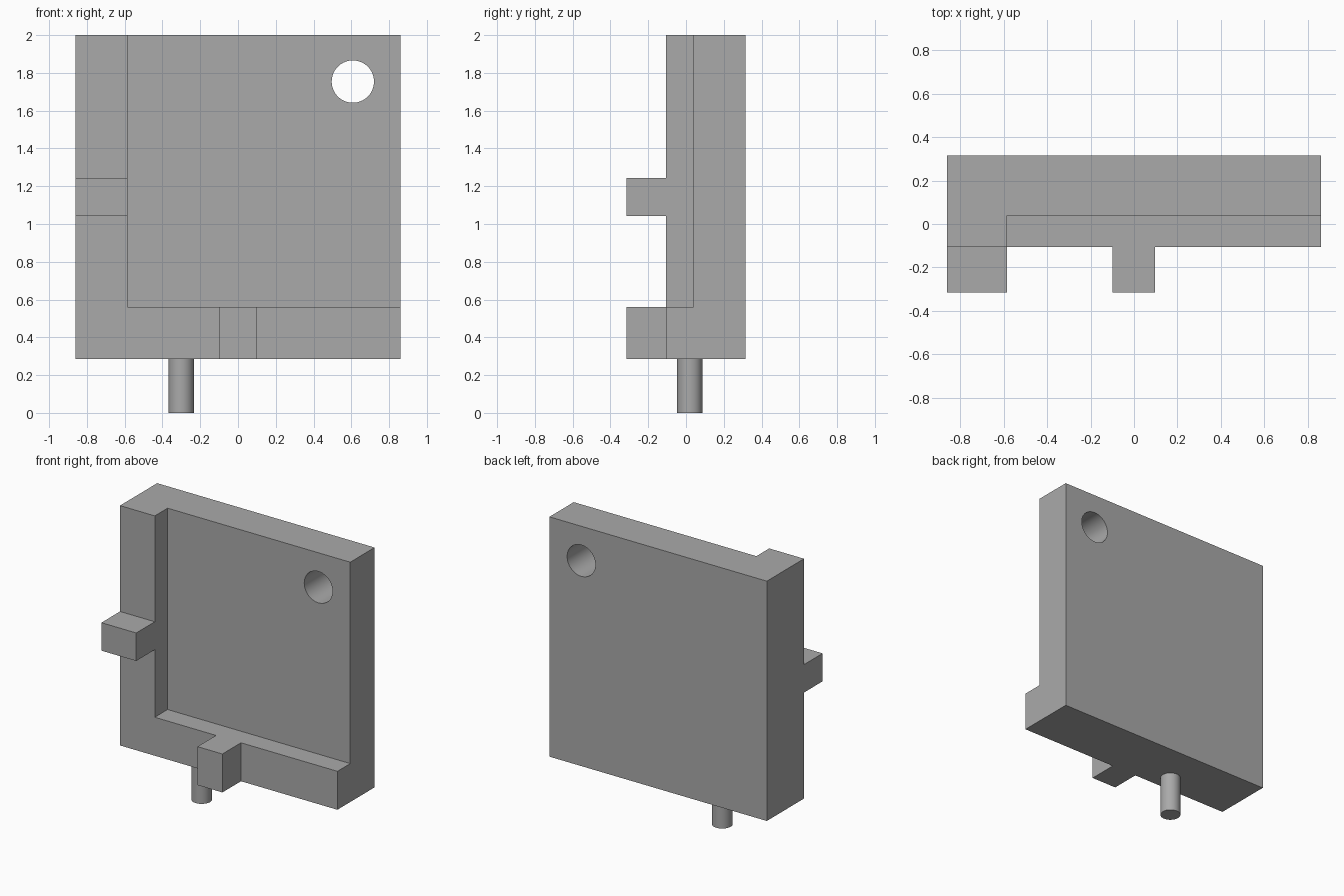
import bpy
import bmesh
import math
from mathutils import Matrix, Vector

cube = bpy.data.objects.get("Cube")
if cube:
    bpy.data.objects.remove(cube, do_unlink=True)

grey = bpy.data.materials.new("mid grey")
grey.use_nodes = True
colour = (0.4, 0.4, 0.4, 1)
grey.diffuse_color = colour
grey.node_tree.nodes["Principled BSDF"].inputs["Base Color"].default_value = colour


def finish(name, bm):
    mesh = bpy.data.meshes.new(name)
    bm.to_mesh(mesh)
    bm.free()
    obj = bpy.data.objects.new(name, mesh)
    bpy.context.collection.objects.link(obj)
    mesh.materials.append(grey)
    return obj


def box(name, low, high):
    low, high = Vector(low), Vector(high)
    bm = bmesh.new()
    bmesh.ops.create_cube(bm, size=1, matrix=Matrix.Translation((low + high) / 2)
                          @ Matrix.Diagonal((*(high - low), 1)))
    return finish(name, bm)


def cylinder(name, centre, radius, depth, turn=0):
    bm = bmesh.new()
    bmesh.ops.create_cone(bm, cap_ends=True, segments=64, radius1=radius, radius2=radius,
                          depth=depth, matrix=Matrix.Translation(centre)
                          @ Matrix.Rotation(turn, 4, "X"))
    return finish(name, bm)


def combine(target, tool, operation):
    mod = target.modifiers.new(tool.name, "BOOLEAN")
    mod.operation = operation
    mod.solver = "EXACT"
    mod.object = tool
    bpy.context.view_layer.objects.active = target
    bpy.ops.object.modifier_apply(modifier=mod.name)
    bpy.data.objects.remove(tool, do_unlink=True)


def smooth(obj):
    bpy.ops.object.select_all(action="DESELECT")
    obj.select_set(True)
    bpy.context.view_layer.objects.active = obj
    bpy.ops.object.shade_smooth_by_angle(angle=math.radians(30))


W, BACK, FACE, TAB = 0.86, 0.315, -0.105, -0.315
BOTTOM, TOP = 0.285, 2.0
RIM_X, RIM_Z, FLOOR = -0.585, 0.56, 0.04

# Plate with a recess that leaves an L-shaped rim
plate = box("plate", (-W, FACE, BOTTOM), (W, BACK, TOP))
recess = box("recess", (RIM_X, -1, RIM_Z), (2, FLOOR, 3))
combine(plate, recess, "DIFFERENCE")

# Tabs standing forward from the rim
side_tab = box("side_tab", (-W, TAB, 1.043), (RIM_X, 0, 1.243))
bottom_tab = box("bottom_tab", (-0.1, TAB, BOTTOM), (0.097, 0, RIM_Z))
for tab in (side_tab, bottom_tab):
    combine(plate, tab, "UNION")

# Round through hole in the upper corner
hole = cylinder("hole", (0.608, 0.1, 1.754), 0.112, 2, math.pi / 2)
combine(plate, hole, "DIFFERENCE")
smooth(plate)

# Peg under the plate
peg = cylinder("peg", (-0.301, 0.02, BOTTOM / 2), 0.067, BOTTOM)
smooth(peg)
